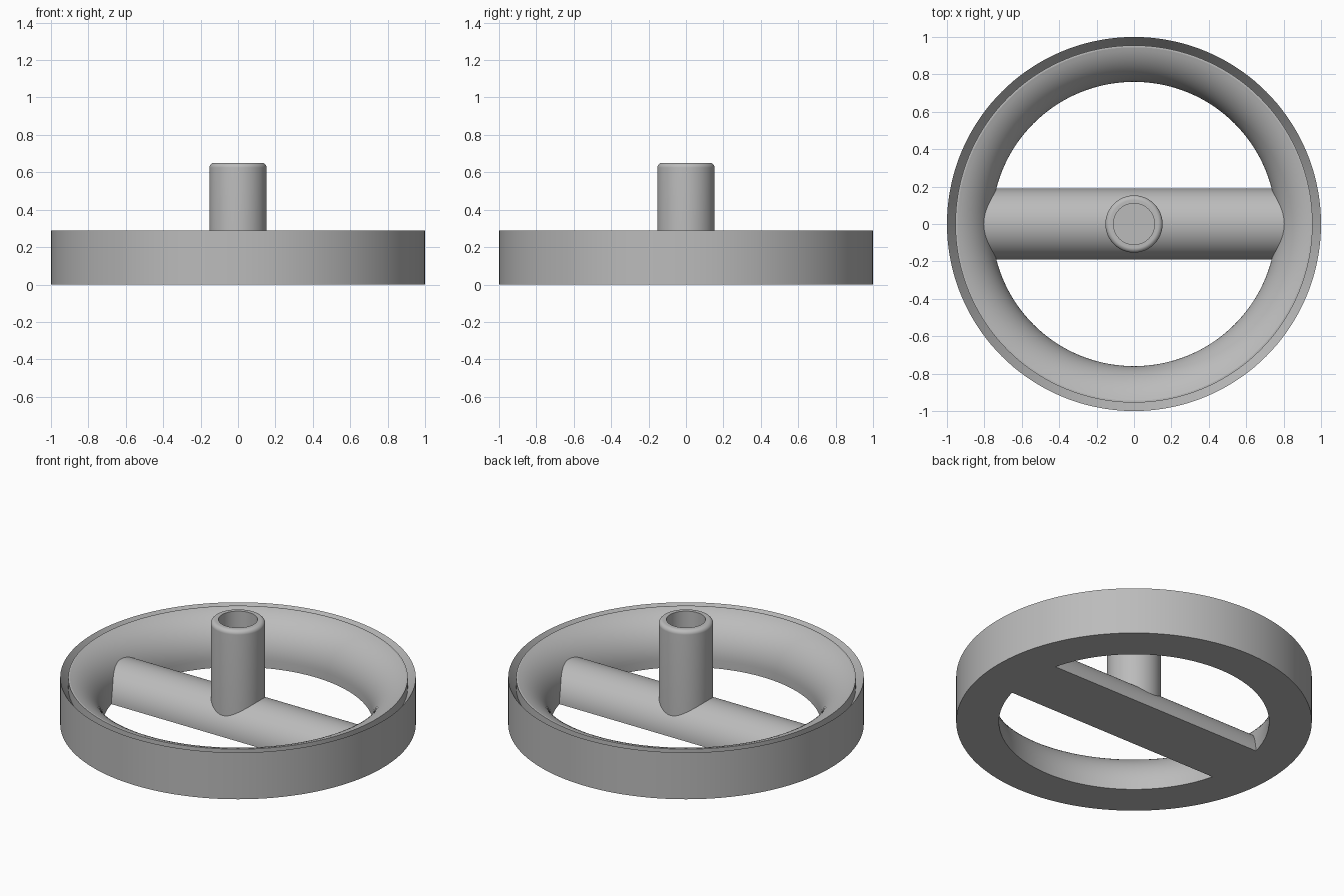
import bpy
import bmesh
from math import sin, cos, pi, sqrt, radians, atan2

default = bpy.data.objects.get("Cube")
if default:
    bpy.data.objects.remove(default, do_unlink=True)

# Single plain material
metal = bpy.data.materials.new("plain grey metal")
metal.use_nodes = True
grey = (0.5, 0.5, 0.5, 1)
metal.diffuse_color = grey
metal.node_tree.nodes["Principled BSDF"].inputs["Base Color"].default_value = grey

SEGMENTS = 144
HEIGHT = 0.29
INNER, LIP = 0.76, 0.945      # inner radius at the bottom and at the top lip
STRAIGHT = 0.05               # short upright part below the rounded inside
BAR = 0.19                    # bar radius

# Radius of the arc that joins the upright part to the lip
rise, run = HEIGHT - STRAIGHT, LIP - INNER
ROUND = (rise ** 2 + run ** 2) / (2 * run)


def inner_radius(z):
    """Radius of the rim's inside wall at height z."""
    if z <= STRAIGHT:
        return INNER
    return INNER + ROUND - sqrt(ROUND ** 2 - (z - STRAIGHT) ** 2)


def finish(name, bm):
    bmesh.ops.recalc_face_normals(bm, faces=bm.faces)
    mesh = bpy.data.meshes.new(name)
    bm.to_mesh(mesh)
    bm.free()
    mesh.materials.append(metal)
    obj = bpy.data.objects.new(name, mesh)
    bpy.context.collection.objects.link(obj)
    bpy.ops.object.select_all(action="DESELECT")
    obj.select_set(True)
    bpy.context.view_layer.objects.active = obj
    bpy.ops.object.shade_smooth_by_angle(angle=radians(12))
    return obj


def lathe(name, profile, closed=False):
    """Turn an (r, z) profile about the z axis."""
    bm = bmesh.new()
    verts = [bm.verts.new((r, 0, z)) for r, z in profile]
    pairs = list(zip(verts, verts[1:]))
    if closed:
        pairs.append((verts[-1], verts[0]))
    edges = [bm.edges.new(p) for p in pairs]
    bmesh.ops.spin(bm, geom=verts + edges, cent=(0, 0, 0), axis=(0, 0, 1),
                   angle=2 * pi, steps=SEGMENTS, use_merge=True)
    bmesh.ops.remove_doubles(bm, verts=bm.verts, dist=1e-5)
    return finish(name, bm)


# Rim: outer wall, sloped groove, thin lip and rounded inside
sweep = atan2(rise, ROUND - run)
inside = [(INNER + ROUND - ROUND * cos(sweep * i / 16),
           STRAIGHT + ROUND * sin(sweep * i / 16)) for i in range(16, -1, -1)]
lathe("rim", [(1, 0), (1, HEIGHT), (0.955, 0.225), (0.955, HEIGHT)]
      + inside + [(INNER, 0)], closed=True)

# Cross bar: half-round section whose ends follow the inside of the rim
section = [(-BAR * cos(pi * i / 40), BAR * sin(pi * i / 40)) for i in range(41)]
section += [(BAR - BAR * i / 6, 0) for i in range(1, 12)]
bm = bmesh.new()
ends = []
for side in (-1, 1):
    ends.append([bm.verts.new((side * (sqrt(inner_radius(max(z, 0)) ** 2 - y * y) + 0.003),
                               y, max(z, 0))) for y, z in section])
left, right = ends
for i in range(len(section)):
    j = (i + 1) % len(section)
    bm.faces.new((left[i], left[j], right[j], right[i]))
finish("cross_bar", bm)

# Hub post: rounded top edge and blind bore
POST, TOP, FILLET, BORE = 0.153, 0.65, 0.025, 0.11
edge = [(POST - FILLET + FILLET * cos(pi / 2 * i / 10),
         TOP - FILLET + FILLET * sin(pi / 2 * i / 10)) for i in range(11)]
lathe("hub_post", [(POST, 0.1)] + edge + [(BORE, TOP), (BORE, 0.25), (0, 0.25)])
